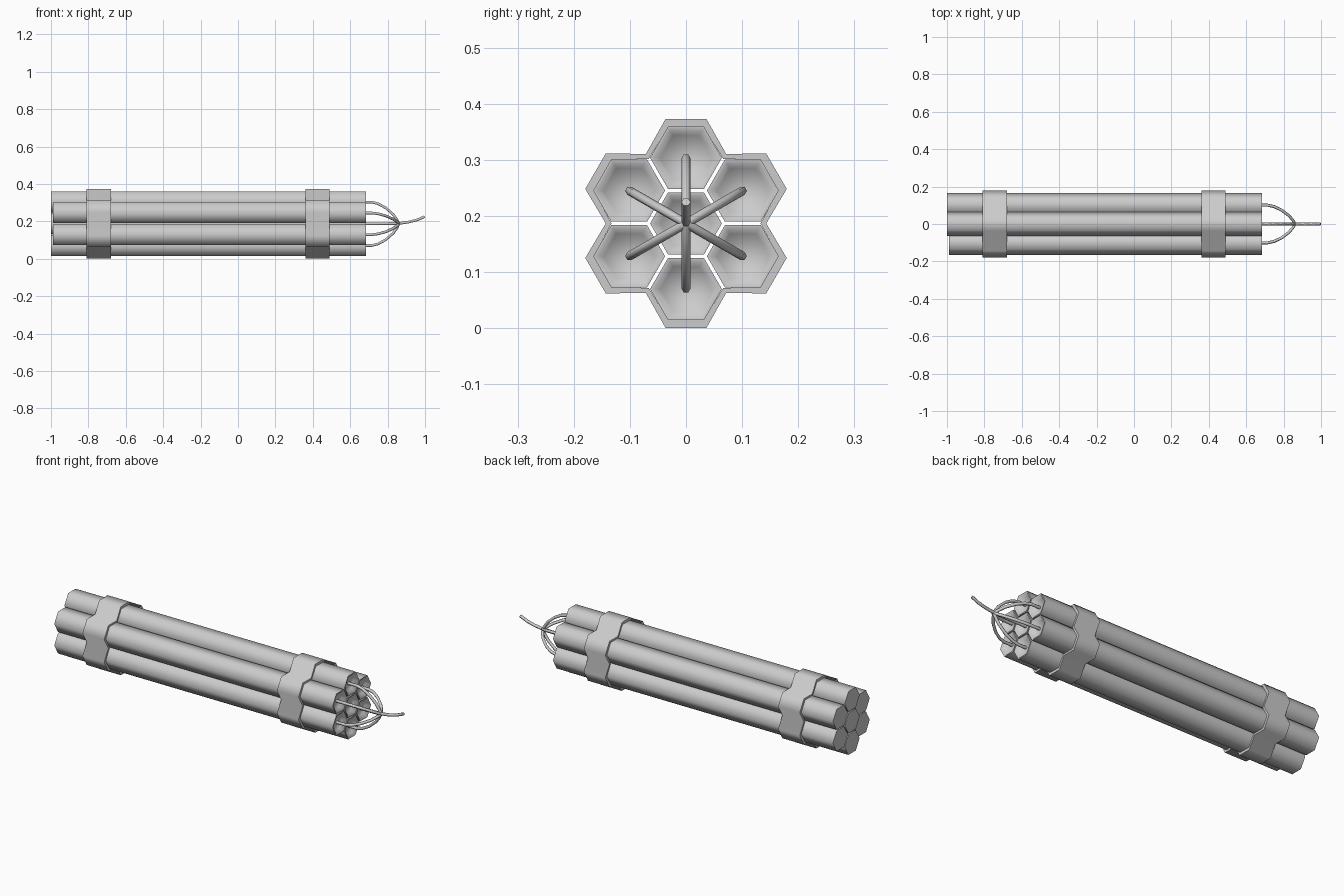
import bpy, bmesh, math
from mathutils import Vector

cube = bpy.data.objects.get("Cube")
if cube:
    bpy.data.objects.remove(cube, do_unlink=True)

MID = 0.187                      # height of the bundle axis
PITCH = 0.117                    # distance between stick axes
END = 0.685                      # fuse end of the sticks

grey = bpy.data.materials.new("plain grey")
grey.use_nodes = True
grey.diffuse_color = (0.6, 0.6, 0.6, 1)
grey.node_tree.nodes["Principled BSDF"].inputs["Base Color"].default_value = (0.6, 0.6, 0.6, 1)


def polar(radius, degrees):
    a = math.radians(degrees)
    return Vector((radius * math.cos(a), radius * math.sin(a)))


def hexagon(radius):
    return [polar(radius, 60 * i) for i in range(6)]


def clover(pitch, radius):
    """Outer outline of six hexagons set around a centre."""
    points = []
    for i in range(6):
        a = 30 + 60 * i
        centre = polar(pitch, a)
        points += [centre + polar(radius, a - 30), centre + polar(radius, a + 30)]
        valley = polar(pitch, a) + polar(radius, a + 90)
        mirrored = polar(pitch, a + 60) + polar(radius, a - 30)
        points.append((valley + mirrored) / 2)
    return points


def loft(name, sections, origin=(0, 0), caps=True, ring=False):
    """Join outlines placed along x; ring closes the last to the first."""
    bm = bmesh.new()
    loops = [[bm.verts.new((x, origin[0] + p.x, MID + origin[1] + p.y)) for p in outline]
             for x, outline in sections]
    pairs = list(zip(loops, loops[1:]))
    if ring:
        pairs.append((loops[-1], loops[0]))
    for a, b in pairs:
        for i in range(len(a)):
            j = (i + 1) % len(a)
            bm.faces.new((a[i], a[j], b[j], b[i]))
    if caps:
        bm.faces.new(loops[0])
        bm.faces.new(loops[-1])
    bmesh.ops.recalc_face_normals(bm, faces=bm.faces)
    mesh = bpy.data.meshes.new(name)
    bm.to_mesh(mesh)
    bm.free()
    obj = bpy.data.objects.new(name, mesh)
    finish(obj)


def finish(obj):
    if obj.name not in bpy.context.collection.objects:
        bpy.context.collection.objects.link(obj)
    bpy.ops.object.select_all(action='DESELECT')
    obj.select_set(True)
    bpy.context.view_layer.objects.active = obj
    if obj.type == 'CURVE':
        bpy.ops.object.convert(target='MESH')
        obj = bpy.context.object
    obj.data.materials.clear()
    obj.data.materials.append(grey)
    bpy.ops.object.shade_smooth_by_angle(angle=math.radians(65))


def fuse(name, points):
    curve = bpy.data.curves.new(name, 'CURVE')
    curve.dimensions = '3D'
    curve.bevel_depth = 0.008
    curve.bevel_resolution = 1
    curve.use_fill_caps = True
    spline = curve.splines.new('POLY')
    spline.points.add(len(points) - 1)
    for p, co in zip(spline.points, points):
        p.co = (*co, 1)
    finish(bpy.data.objects.new(name, curve))


# Hexagonal sticks with a recessed fuse end
centres = [Vector((0, 0))] + [polar(PITCH, 30 + 60 * i) for i in range(6)]
for n, c in enumerate(centres):
    start = -0.99 if c.x < -0.05 else -1.0
    loft(f"stick_{n}", [(start, hexagon(0.064)), (END, hexagon(0.064)),
                        (END, hexagon(0.057)), (END - 0.02, hexagon(0.046))], c)

# Straps wrapped around the bundle
inner, outer = clover(PITCH, 0.063), clover(0.123, 0.073)
for name, a, b in (("rear_strap", -0.81, -0.68), ("front_strap", 0.36, 0.49)):
    loft(name, [(a, inner), (a, outer), (b, outer), (b, inner)], caps=False, ring=True)

# Short fuses that curve in to the knot
arc = [(0.66, 0.116), (0.715, 0.116), (0.75, 0.107), (0.79, 0.085),
       (0.83, 0.05), (0.85, 0.022), (0.86, 0)]
for i in range(6):
    side = polar(1, 30 + 60 * i)
    fuse(f"fuse_{i}", [(x, r * side.x, MID + r * side.y) for x, r in arc])

# Long central fuse
fuse("main_fuse", [(0.66, 0, MID), (0.86, 0, MID + 0.002), (0.91, 0, MID + 0.009),
                   (0.955, 0, MID + 0.02), (0.997, 0, MID + 0.038)])
